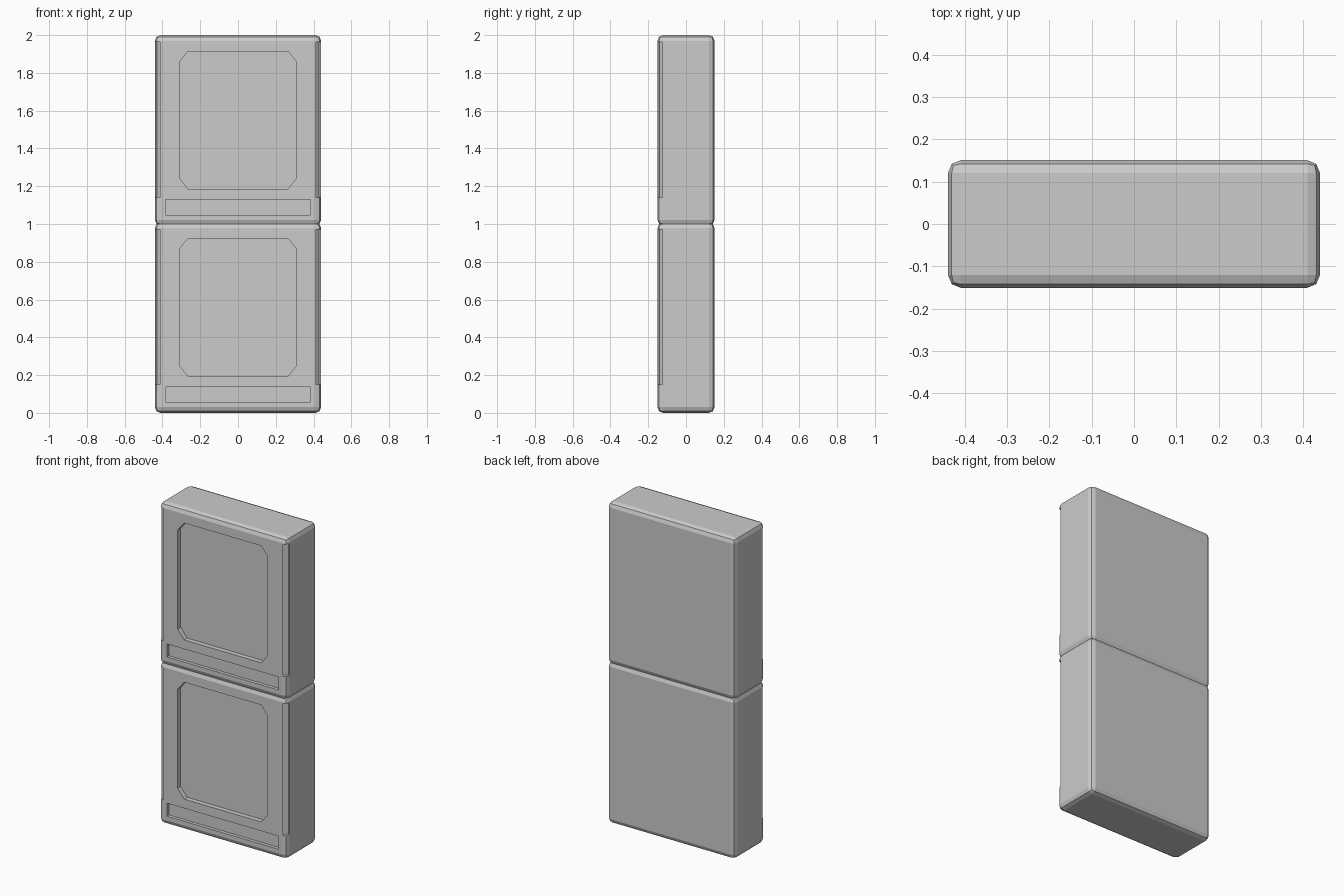
import bpy, bmesh, math
from mathutils import Matrix, Vector

if "Cube" in bpy.data.objects:
    bpy.data.objects.remove(bpy.data.objects["Cube"])

W, D, H = 0.88, 0.302, 1.0085      # one cabinet block
STEP = 2.0 - H                     # stacking offset
R = 0.03                           # edge rounding
FRONT = -D / 2


def new_object(name, bm):
    bmesh.ops.recalc_face_normals(bm, faces=bm.faces)
    mesh = bpy.data.meshes.new(name)
    bm.to_mesh(mesh)
    bm.free()
    obj = bpy.data.objects.new(name, mesh)
    bpy.context.collection.objects.link(obj)
    return obj


def prism(bm, points, offset):
    """Closed solid from a planar outline swept along an offset."""
    a = [bm.verts.new(p) for p in points]
    b = [bm.verts.new(Vector(p) + Vector(offset)) for p in points]
    bm.faces.new(a)
    bm.faces.new(b[::-1])
    n = len(a)
    for i in range(n):
        j = (i + 1) % n
        bm.faces.new((a[i], b[i], b[j], a[j]))


def front_recess(bm, outline, depth):
    prism(bm, [(x, FRONT - 0.1, z) for x, z in outline], (0, 0.1 + depth, 0))


# Rounded block body
bm = bmesh.new()
bmesh.ops.create_cube(bm, size=1, matrix=Matrix.Translation((0, 0, H / 2))
                      @ Matrix.Diagonal((W, D, H, 1)))
bmesh.ops.bevel(bm, geom=bm.edges[:], offset=R, segments=2, profile=0.5,
                affect='EDGES')
lower = new_object("lower_block", bm)

# Cutter: octagonal panel, bottom strip and the two corner grooves
bm = bmesh.new()
x, z0, z1, cx, cz = 0.31, 0.195, 0.923, 0.045, 0.056
front_recess(bm, [(-x + cx, z0), (x - cx, z0), (x, z0 + cz), (x, z1 - cz),
                  (x - cx, z1), (-x + cx, z1), (-x, z1 - cz), (-x, z0 + cz)], 0.03)
front_recess(bm, [(-0.384, 0.057), (0.384, 0.057), (0.384, 0.138), (-0.384, 0.138)], 0.02)
for side in (-1, 1):
    corner = Vector((side * W / 2, FRONT, 0.149))
    out = Vector((side, -1, 0)).normalized()
    across = Vector((side, 1, 0)).normalized()
    pts = [corner + across * a + out * o for a, o in
           ((-0.018, 0.02), (0.018, 0.02), (0.018, -0.034), (-0.018, -0.034))]
    prism(bm, pts, (0, 0, 0.823))
cutter = new_object("recess_cutter", bm)
cutter.hide_render = True

# Carve the recesses and bake the result
mod = lower.modifiers.new("recesses", 'BOOLEAN')
mod.operation = 'DIFFERENCE'
mod.solver = 'EXACT'
mod.object = cutter
bpy.context.view_layer.objects.active = lower
lower.select_set(True)
bpy.ops.object.modifier_apply(modifier=mod.name)
bpy.data.objects.remove(cutter)

# Identical block stacked on top
upper = lower.copy()
upper.data = lower.data.copy()
upper.name = "upper_block"
upper.location.z = STEP
bpy.context.collection.objects.link(upper)
